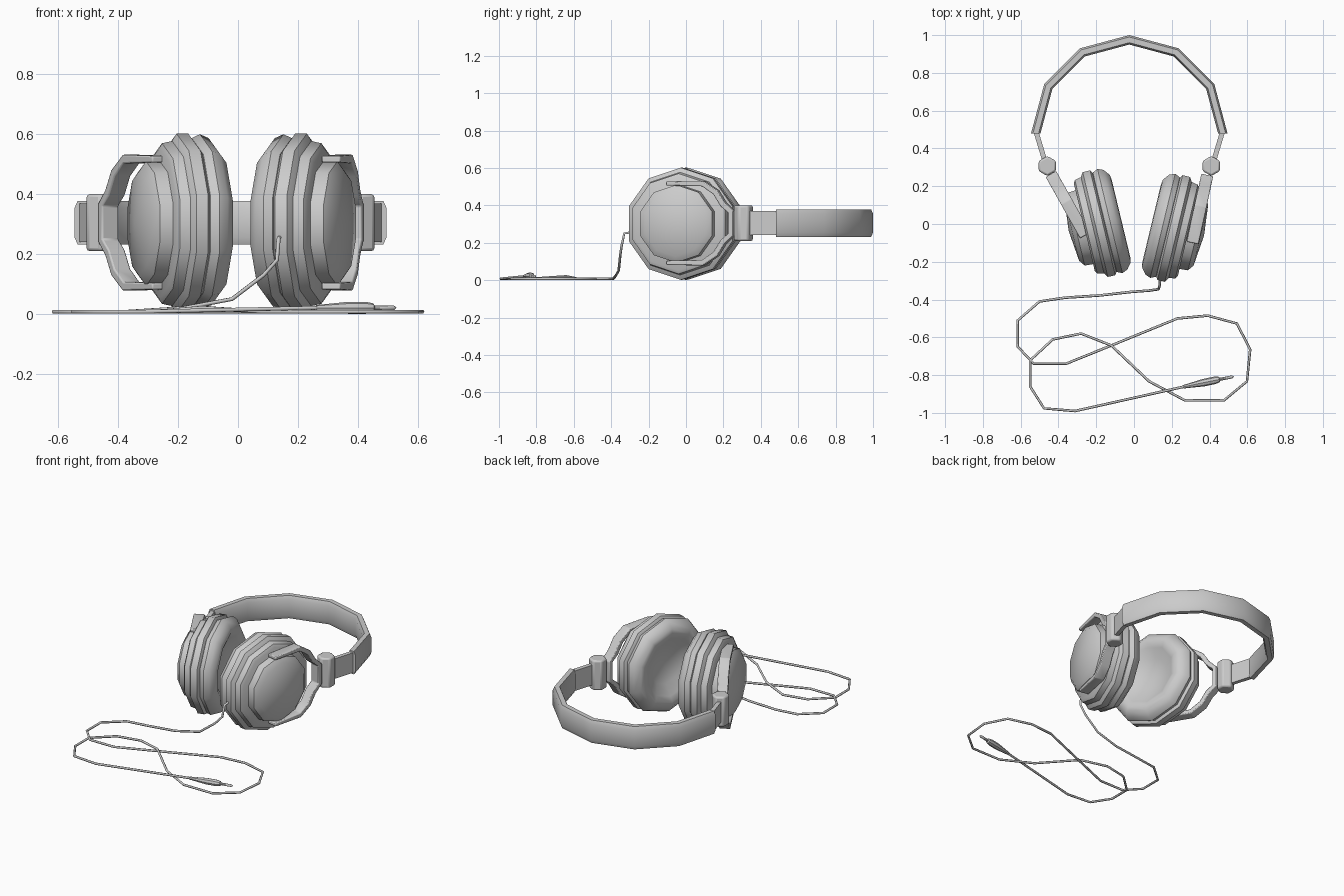
import bpy, bmesh, math
from mathutils import Vector

if "Cube" in bpy.data.objects:
    bpy.data.objects.remove(bpy.data.objects["Cube"])

UP = Vector((0, 0, 1))


def loft(name, rings, angle=40, loop=False):
    """Skin a list of point rings; ends are capped unless looped."""
    bm = bmesh.new()
    vr = [[bm.verts.new(p) for p in r] for r in rings]
    n = len(vr[0])
    pairs = list(zip(vr, vr[1:])) + ([(vr[-1], vr[0])] if loop else [])
    for a, b in pairs:
        for i in range(n):
            j = (i + 1) % n
            bm.faces.new((a[i], a[j], b[j], b[i]))
    if not loop:
        bm.faces.new(vr[0][::-1])
        bm.faces.new(vr[-1])
    bmesh.ops.remove_doubles(bm, verts=bm.verts, dist=1e-5)
    bmesh.ops.recalc_face_normals(bm, faces=bm.faces)
    me = bpy.data.meshes.new(name)
    bm.to_mesh(me)
    bm.free()
    ob = bpy.data.objects.new(name, me)
    bpy.context.collection.objects.link(ob)
    bpy.ops.object.select_all(action='DESELECT')
    ob.select_set(True)
    bpy.context.view_layer.objects.active = ob
    bpy.ops.object.shade_smooth_by_angle(angle=math.radians(angle))
    return ob


def lathe(name, origin, axis, side, profile, sides=10):
    """Turn (distance along axis, radius) points around an axis."""
    up = axis.cross(side).normalized()
    rings = []
    for d, r in profile:
        r = max(r, 1e-6)
        rings.append([origin + axis * d + side * r * math.sin(t) + up * r * math.cos(t)
                      for t in (2 * math.pi * k / sides for k in range(sides))])
    return loft(name, rings)


def bevel(ob, width):
    m = ob.modifiers.new("bevel", 'BEVEL')
    m.width = width
    m.segments = 2


# Padded headband: octagonal section around a half circle of six segments
BX, BY, BZ = -0.025, 0.48, 0.305
section = [(0, .05), (.01, .073), (.04, .073), (.05, .05),
           (.05, -.05), (.04, -.073), (.01, -.073), (0, -.05)]
rings = []
for k in range(7):
    a = math.pi * k / 6
    rings.append([(BX + math.cos(a) * (.47 + r), BY + math.sin(a) * (.47 + r), BZ + z)
                  for r, z in section])
loft("headband", rings)


def strip(start, end, half_w, half_h):
    """Straight flat bar between two points in plan."""
    s, e = Vector((*start, BZ)), Vector((*end, BZ))
    w = (e - s).cross(UP).normalized() * half_w
    h = UP * half_h
    return [[p + w + h, p - w + h, p - w - h, p + w - h] for p in (s, e)]


def yoke(name, start, end):
    """U-shaped fork holding the cup, swept as a flat band."""
    s, e = Vector((*start, BZ)), Vector((*end, BZ))
    length = (e - s).length
    along = (e - s).normalized()
    wide = along.cross(UP) * .032
    half = [(length, .212), (.17, .212), (.10, .165), (.06, .10), (.015, .06)]
    path = [Vector(p) for p in half] + [Vector((u, -z)) for u, z in half[::-1]]
    rings = []
    for i, p in enumerate(path):
        t = (path[min(i + 1, len(path) - 1)] - path[max(i - 1, 0)]).normalized()
        n = Vector((-t.y, t.x)) * (.011 if i in (0, 9) else .015)
        a, b = p + n, p - n
        A, B = s + along * a.x + UP * a.y, s + along * b.x + UP * b.y
        rings.append([A + wide, A - wide, B - wide, B + wide])
    bevel(loft(name, rings), .005)


# Ear cup profiles as (distance outwards, radius)
CUSHION = [(.07, 0), (.055, .12), (.015, .185), (0, .22), (.004, .25),
           (.03, .285), (.06, .298), (.088, .285), (.095, .27), (.095, 0)]
HOUSING = [(.09, 0), (.09, .285), (.10, .30), (.14, .30), (.15, .285),
           (.155, .275), (.19, .268), (.20, .25), (.20, 0)]
CAP = [(.19, 0), (.19, .212), (.245, .208), (.268, .175), (.285, 0)]

# side sign, cup offset out, cup offset along, yoke start, yoke end
SIDES = [("right", 1, .09, .026, (.388, .26), (.31, -.10)),
         ("left", -1, .06, .045, (-.44, .265), (-.258, -.06))]
for label, sx, out, shift, y0, y1 in SIDES:
    tilt = math.radians(13.5)
    axis = Vector((sx * math.cos(tilt), -math.sin(tilt), 0))
    side = Vector((sx * math.sin(tilt), math.cos(tilt), 0))
    origin = axis * out + side * shift + UP * .302
    for part, prof in (("ear_cushion", CUSHION), ("cup_housing", HOUSING), ("cup_cap", CAP)):
        lathe(f"{label}_{part}", origin, axis, side, prof)
    yoke(f"{label}_yoke", y0, y1)
    # Slider arm and hexagonal hinge
    loft(f"{label}_slider", strip((BX + sx * .497, .50), (BX + sx * .44, .31), .013, .064))
    hinge = lathe(f"{label}_hinge", Vector((BX + sx * .434, .307, .21)), UP,
                  Vector((1, 0, 0)), [(0, 0), (0, .053), (.19, .053), (.19, 0)], 6)
    bevel(hinge, .01)

# Cable path in plan, lying on the table after dropping from the right cup
drop = [(.14, -.27, .26), (.135, -.33, .25), (.13, -.345, .18), (.085, -.352, .13),
        (-.02, -.36, .05), (-.18, -.378, .02)]
flat = [(-.365, -.39), (-.5, -.41), (-.615, -.51), (-.615, -.65), (-.53, -.74),
        (-.36, -.74), (-.12, -.643), (.23, -.50), (.39, -.485), (.545, -.527),
        (.615, -.665), (.598, -.833), (.476, -.934), (.27, -.934), (.08, -.833),
        (-.12, -.643), (-.28, -.58), (-.43, -.611), (-.55, -.722), (-.55, -.86),
        (-.476, -.976), (-.312, -.99), (.27, -.86)]
pts = drop + [(x, y, .008) for x, y in flat]
for i in (21, 28):  # lifted over the crossing and into the plug
    pts[i] = (pts[i][0], pts[i][1], .021)
cu = bpy.data.curves.new("cable", 'CURVE')
cu.dimensions = '3D'
cu.bevel_depth = .007
cu.bevel_resolution = 1
cu.use_fill_caps = True
sp = cu.splines.new('POLY')
sp.points.add(len(pts) - 1)
for p, c in zip(sp.points, pts):
    p.co = (*c, 1)
bpy.context.collection.objects.link(bpy.data.objects.new("cable", cu))

# Plug: tapered grip and metal pin
d = Vector((.26, .053, 0)).normalized()
lathe("plug", Vector((.26, -.862, .021)), d, Vector((d.y, -d.x, 0)),
      [(0, 0), (0, .009), (.11, .02), (.17, .02), (.195, .015), (.20, .008),
       (.265, .008), (.275, 0)], 8)
